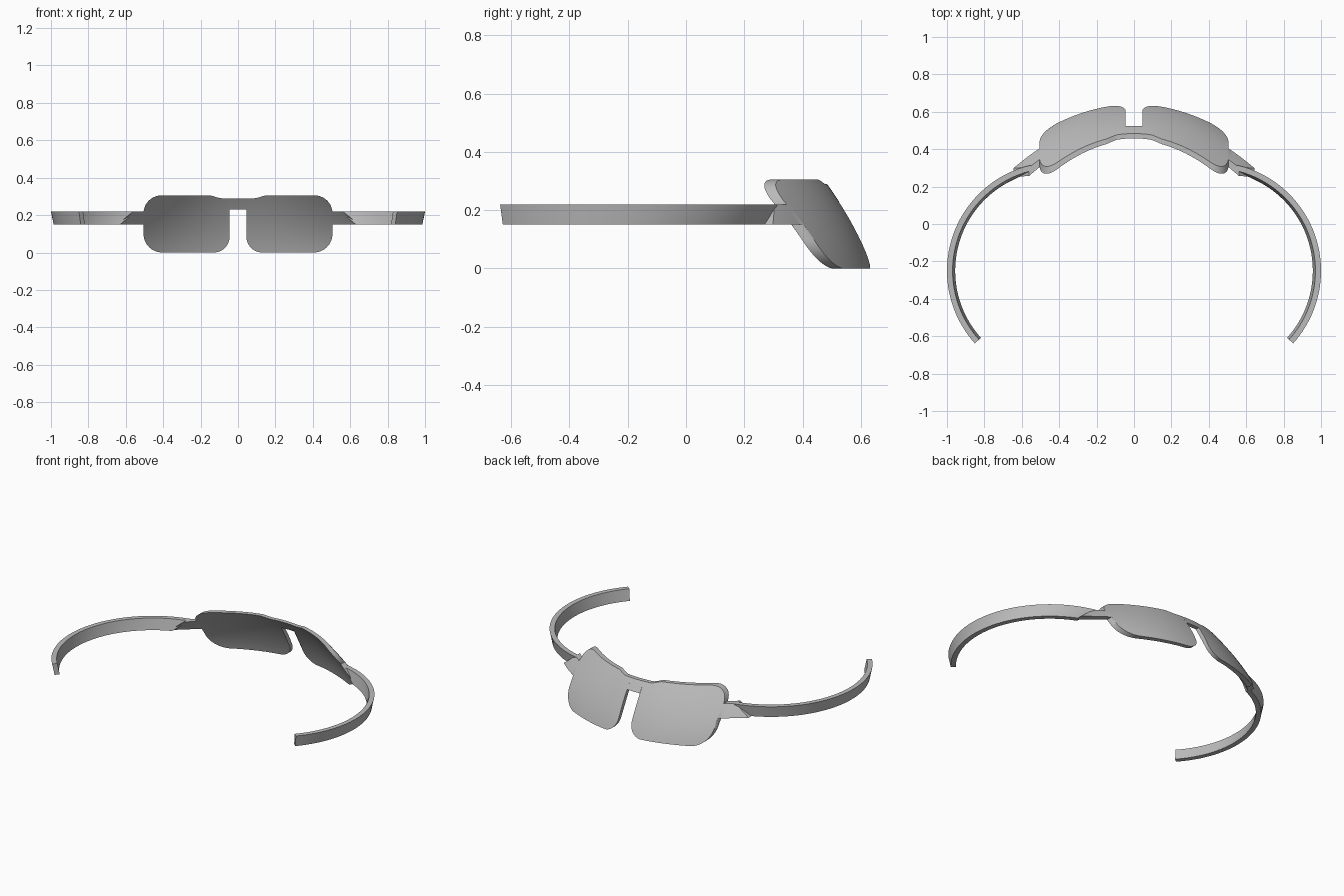
import bpy, bmesh, math

cube = bpy.data.objects.get("Cube")
if cube:
    bpy.data.objects.remove(cube, do_unlink=True)

grey = bpy.data.materials.new("plain_grey")
grey.use_nodes = True
colour = (0.5, 0.5, 0.5, 1)
grey.diffuse_color = colour
grey.node_tree.nodes["Principled BSDF"].inputs["Base Color"].default_value = colour

INNER, OUTER, TOP = 0.045, 0.505, 0.305      # lens limits
BAND_LOW, BAND_HIGH = 0.15, 0.22             # band height range


def sweep(name, sections, cap_start):
    """Skin a list of closed sections, mirror the result and shade it."""
    bm = bmesh.new()
    rings = [[bm.verts.new(p) for p in s] for s in sections]
    n = len(rings[0])
    for a, b in zip(rings, rings[1:]):
        for i in range(n):
            j = (i + 1) % n
            bm.faces.new((a[i], a[j], b[j], b[i]))
    bm.faces.new(rings[-1])
    if cap_start:
        bm.faces.new(rings[0][::-1])
    bmesh.ops.recalc_face_normals(bm, faces=bm.faces)
    mesh = bpy.data.meshes.new(name)
    bm.to_mesh(mesh)
    bm.free()
    mesh.materials.append(grey)
    obj = bpy.data.objects.new(name, mesh)
    bpy.context.collection.objects.link(obj)
    mirror = obj.modifiers.new("mirror", 'MIRROR')
    mirror.merge_threshold = 0.0001
    bpy.ops.object.select_all(action='DESELECT')
    bpy.context.view_layer.objects.active = obj
    obj.select_set(True)
    bpy.ops.object.modifier_apply(modifier=mirror.name)
    # Make both halves face outward
    bm = bmesh.new()
    bm.from_mesh(mesh)
    bmesh.ops.recalc_face_normals(bm, faces=bm.faces)
    bm.to_mesh(mesh)
    bm.free()
    bpy.ops.object.shade_smooth_by_angle(angle=math.radians(32))
    return obj


# Curved visor: two lenses, bridge and side lugs share one surface
def outer_y(x, z):
    return 0.64 - 0.35 * z - 0.65 * z * z - (0.6 + 2.7 * z * z) * x * x


def corner(distance, radius):
    """Height lost to a rounded corner at a distance from the edge."""
    d = max(0.0, radius - distance)
    return radius - math.sqrt(max(0.0, radius * radius - d * d))


def lens_span(x):
    low = max(corner(x - INNER, 0.085), corner(OUTER - x, 0.1))
    t = min(1, max(0, (x - 0.085) / 0.07))
    high = 0.29 + 0.015 * t * t * (3 - 2 * t) - corner(OUTER - x, 0.095)
    return low, high


def visor_section(x_low, x_high, low, high, rows=14):
    front, back = [], []
    for i in range(rows + 1):
        t = i / rows
        x, z = x_low + (x_high - x_low) * t, low + (high - low) * t
        y = outer_y(x, z)
        front.append((x, y, z))
        back.append((x, y - 0.026 - 0.06 * x * x, z))
    return front + back[::-1]


sections = [visor_section(x, x, 0.23, 0.29) for x in (0, INNER / 2, INNER - 0.0005)]
count = 48
for i in range(count + 1):
    x = INNER + (OUTER - INNER) * (1 - math.cos(math.pi * i / count)) / 2
    sections.append(visor_section(x, x, *lens_span(x)))
for i in range(7):
    t = i / 6
    sections.append(visor_section(OUTER + 0.0005 + 0.14 * t, OUTER + 0.0005 + 0.055 * t,
                                  BAND_LOW, BAND_HIGH))
sweep("visor", sections, False)

# Head band: conical arc whose front end is cut on a slant against the lug
CENTRE_X, CENTRE_Y, RADIUS, THICK, TAPER = 0.42, -0.25, 0.58, 0.03, 0.014


def band_section(t):
    points = []
    for z, radius, end in ((BAND_LOW, RADIUS - TAPER, 67), (BAND_HIGH, RADIUS, 77)):
        a = math.radians(-42 + (end + 42) * t)
        pair = [(CENTRE_X + r * math.cos(a), CENTRE_Y + r * math.sin(a), z)
                for r in (radius, radius - THICK)]
        points += pair if z == BAND_LOW else pair[::-1]
    return points


sweep("head_band", [band_section(i / 48) for i in range(49)], True)
